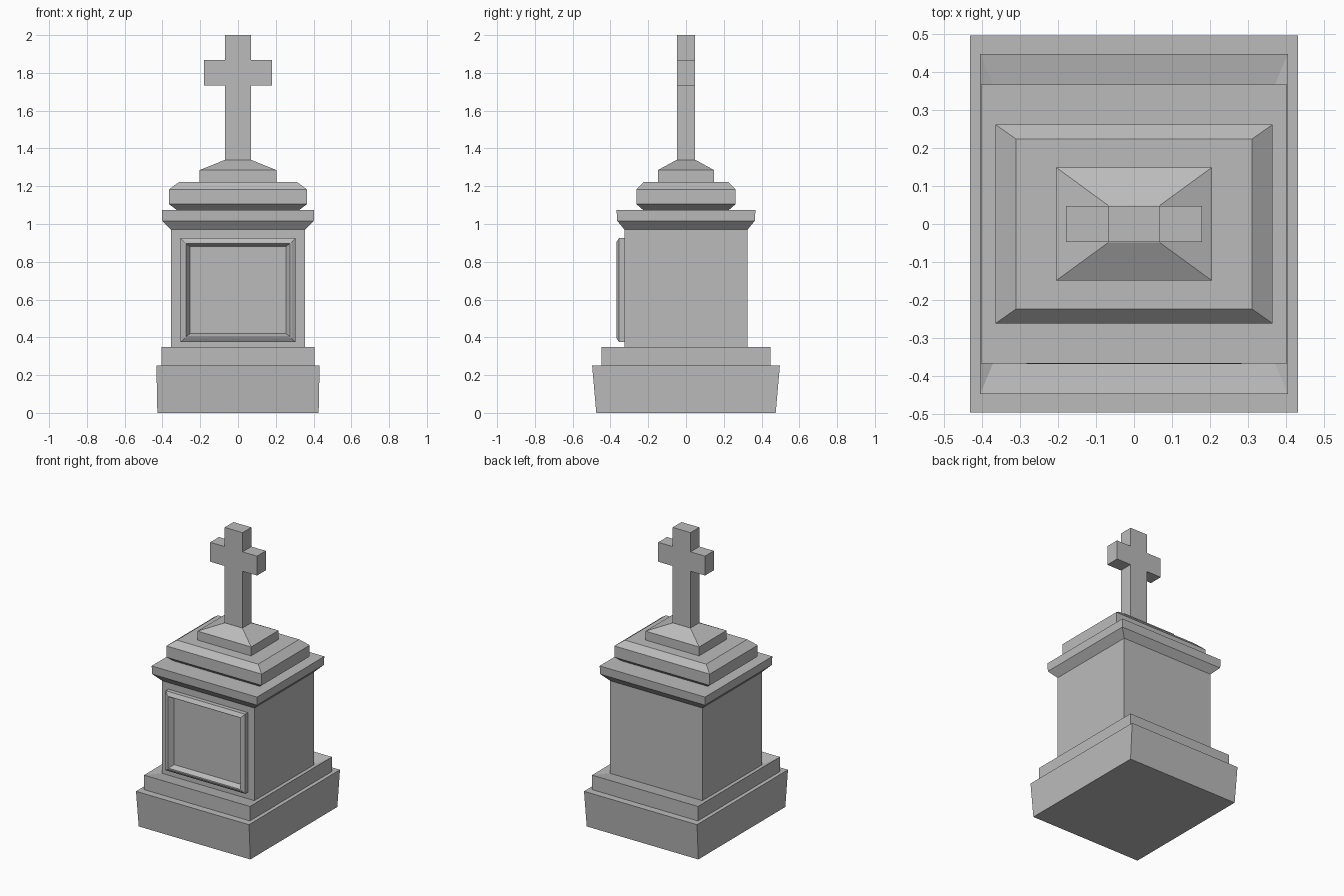
import bpy
import bmesh

cube = bpy.data.objects.get("Cube")
if cube:
    bpy.data.objects.remove(cube, do_unlink=True)

stone = bpy.data.materials.new("grey stone")
stone.use_nodes = True
stone.diffuse_color = (0.5, 0.5, 0.5, 1)
stone.node_tree.nodes["Principled BSDF"].inputs["Base Color"].default_value = (0.5, 0.5, 0.5, 1)


def make_object(name, bm):
    bmesh.ops.recalc_face_normals(bm, faces=bm.faces)
    mesh = bpy.data.meshes.new(name)
    bm.to_mesh(mesh)
    bm.free()
    mesh.materials.append(stone)
    obj = bpy.data.objects.new(name, mesh)
    bpy.context.collection.objects.link(obj)
    return obj


def loft(name, rings, place=lambda u, v, w: (u, v, w)):
    """Closed solid through rectangles given as (half u, half v, w)."""
    bm = bmesh.new()
    loops = [[bm.verts.new(place(su * hu, sv * hv, w))
              for su, sv in ((-1, -1), (1, -1), (1, 1), (-1, 1))]
             for hu, hv, w in rings]
    for low, high in zip(loops, loops[1:]):
        for i in range(4):
            j = (i + 1) % 4
            bm.faces.new((low[i], low[j], high[j], high[i]))
    bm.faces.new(loops[0])
    bm.faces.new(loops[-1])
    return make_object(name, bm)


# Stepped plinth; the upper step dips slightly towards the body
loft("plinth", [(0.427, 0.475, 0), (0.432, 0.497, 0.25)])
loft("plinth_step", [(0.405, 0.448, 0.25), (0.405, 0.448, 0.35), (0.354, 0.326, 0.33)])

# Main block and the mouldings above it
loft("body", [(0.354, 0.326, 0.33), (0.354, 0.326, 0.972)])
loft("cornice", [(0.354, 0.326, 0.97), (0.401, 0.364, 1.017), (0.403, 0.368, 1.075)])
loft("cap", [(0.325, 0.228, 1.075), (0.365, 0.262, 1.105),
             (0.365, 0.262, 1.183), (0.311, 0.224, 1.223)])
loft("cross_pedestal", [(0.205, 0.149, 1.223), (0.205, 0.149, 1.285), (0.068, 0.049, 1.34)])

# Raised picture-frame moulding on the front, with a sunken field
loft("front_panel_frame",
     [(0.304, 0.275, 0.32), (0.304, 0.275, 0.355), (0.282, 0.253, 0.369),
      (0.276, 0.247, 0.369), (0.253, 0.23, 0.335)],
     lambda u, v, w: (u, -w, v + 0.65))

# Cross as one extruded outline
right = [(0.068, 1.34), (0.068, 1.733), (0.179, 1.733),
         (0.179, 1.867), (0.068, 1.867), (0.068, 2.0)]
outline = right + [(-x, z) for x, z in reversed(right)]
bm = bmesh.new()
face = bm.faces.new([bm.verts.new((x, -0.048, z)) for x, z in outline])
extruded = bmesh.ops.extrude_face_region(bm, geom=[face])
bmesh.ops.translate(bm, vec=(0, 0.096, 0),
                    verts=[g for g in extruded["geom"] if isinstance(g, bmesh.types.BMVert)])
make_object("cross", bm)
